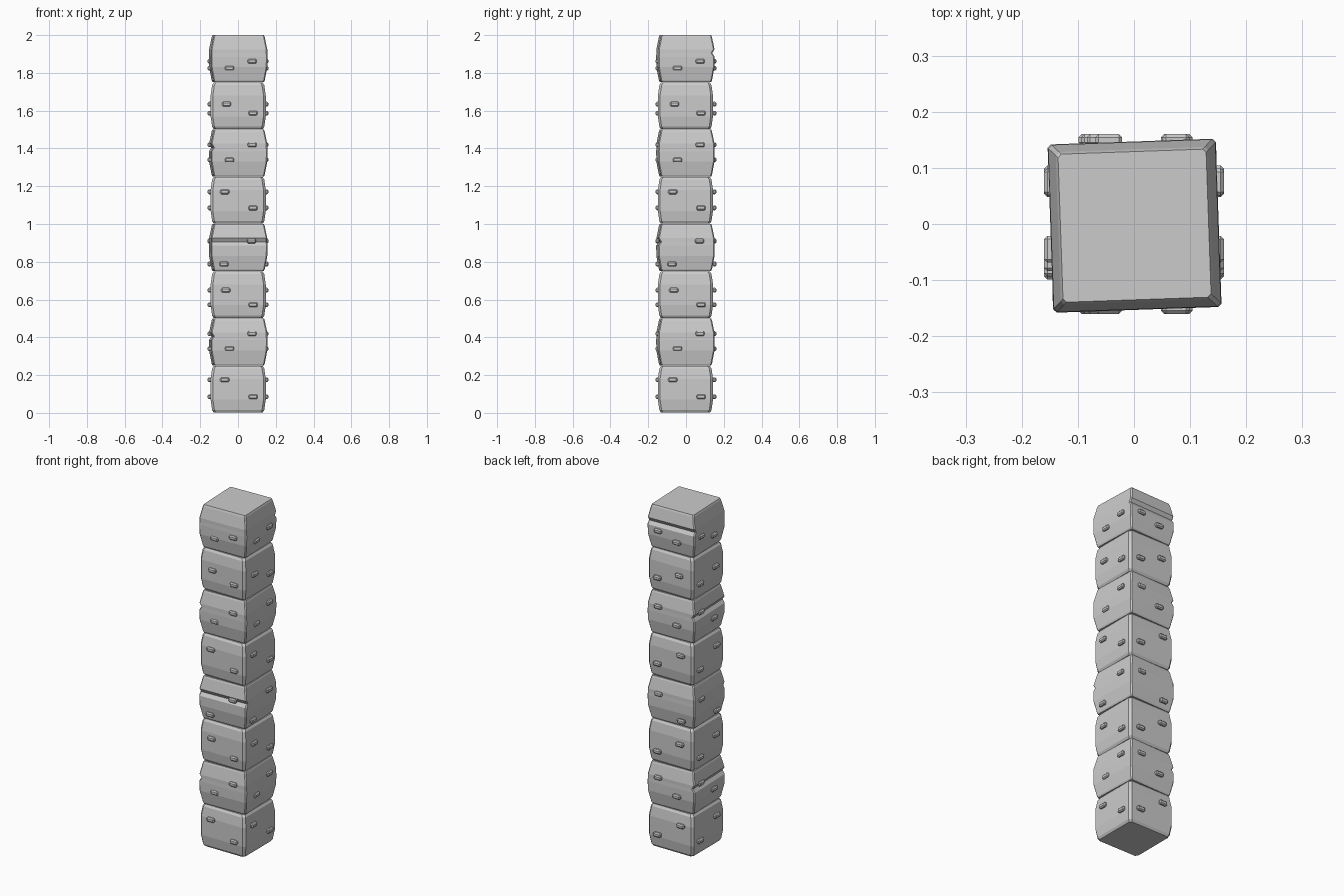
import bpy, bmesh
from math import radians, pi
from mathutils import Matrix, Vector

if "Cube" in bpy.data.objects:
    bpy.data.objects.remove(bpy.data.objects["Cube"])

PITCH = 0.25
CENTRE = Vector((0.001, -0.003, 0))

# (height, half width) up the side of the two alternating block shapes
PLAIN = [(0.002, 0.130), (0.015, 0.138), (0.07, 0.146), (0.18, 0.146),
         (0.235, 0.138), (0.248, 0.130)]
ROUGH = [(0.002, 0.132), (0.01, 0.136), (0.08, 0.149), (0.135, 0.150),
         (0.155, 0.149), (0.175, 0.149), (0.24, 0.136), (0.25, 0.132)]

# Side of each rough block that carries a horizontal groove
GROOVES = {1: Vector((-1, 0)), 3: Vector((0, -1)), 5: Vector((-1, 0)), 7: Vector((0, 1))}

# Two chips per face of each block: (sideways, height)
CHIPS = [
    [(-0.07, 0.175), (0.08, 0.085)],
    [(0.075, 0.170), (-0.045, 0.090)],
    [(-0.065, 0.150), (0.08, 0.072)],
    [(0.072, 0.160), (-0.075, 0.038)],
    [(-0.07, 0.170), (0.08, 0.085)],
    [(0.075, 0.170), (-0.045, 0.090)],
    [(-0.06, 0.135), (0.08, 0.087)],
    [(0.075, 0.112), (-0.045, 0.075)],
]


def finish(bm, name):
    bmesh.ops.recalc_face_normals(bm, faces=bm.faces)
    mesh = bpy.data.meshes.new(name)
    bm.to_mesh(mesh)
    bm.free()
    ob = bpy.data.objects.new(name, mesh)
    bpy.context.collection.objects.link(ob)
    return ob


def ring(half, chamfer):
    a, b = half, half - chamfer
    return [(b, -a), (a, -b), (a, b), (b, a), (-b, a), (-a, b), (-a, -b), (-b, -a)]


def stone_block(index):
    rough = index % 2 == 1
    bm = bmesh.new()
    loops = []
    for k, (z, half) in enumerate(ROUGH if rough else PLAIN):
        verts = []
        for x, y in ring(half, 0.006 if rough else 0.012):
            p = Vector((x, y))
            # Press the groove into one side
            if rough and k == 4 and p.dot(GROOVES[index]) > half - 0.01:
                p -= GROOVES[index] * 0.012
            verts.append(bm.verts.new((p.x, p.y, z)))
        loops.append(verts)
    for lo, hi in zip(loops, loops[1:]):
        for i in range(8):
            j = (i + 1) % 8
            bm.faces.new((lo[i], lo[j], hi[j], hi[i]))
    bm.faces.new(loops[0][::-1])
    bm.faces.new(loops[-1])
    ob = finish(bm, f"stone_block_{index + 1}")
    ob.location = CENTRE + Vector((0, 0, index * PITCH))
    ob.rotation_euler.z = radians(2) if rough else 0


def stone_chips(index):
    bm = bmesh.new()
    for side in range(4):
        for u, z in CHIPS[index]:
            # Opposite faces share the same chip layout
            s = u if side < 2 else -u
            m = (Matrix.Rotation(side * pi / 2, 4, 'Z')
                 @ Matrix.Translation((s, -0.150, z))
                 @ Matrix.Diagonal((0.048, 0.021, 0.025, 1)))
            bmesh.ops.create_cube(bm, size=1, matrix=m)
    bmesh.ops.bevel(bm, geom=list(bm.edges), offset=0.006, segments=1, affect='EDGES')
    ob = finish(bm, f"stone_chips_{index + 1}")
    ob.location.z = index * PITCH


# Column of eight alternating blocks
for n in range(8):
    stone_block(n)
    stone_chips(n)
